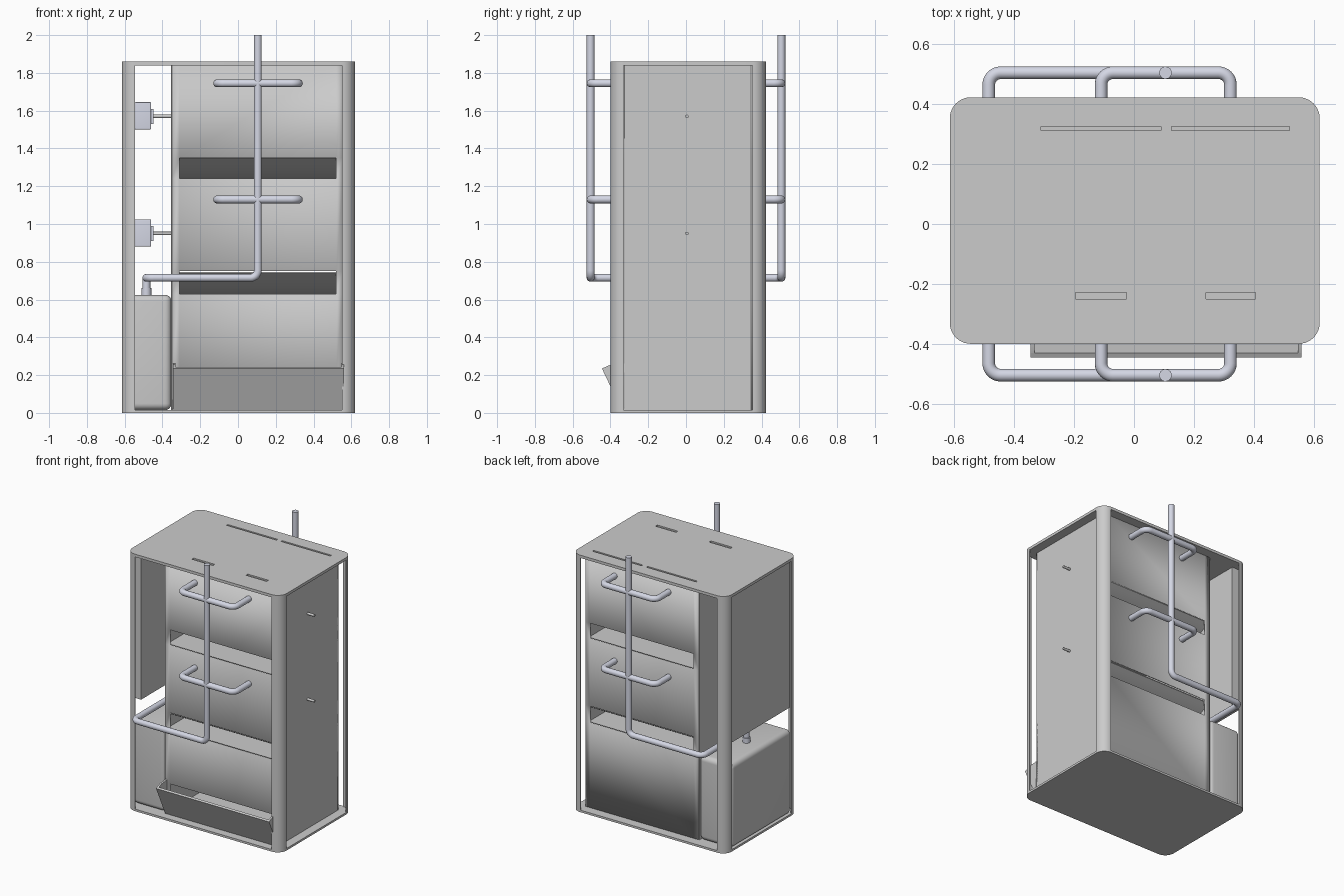
import bpy, bmesh, math
from mathutils import Vector

if "Cube" in bpy.data.objects:
    bpy.data.objects.remove(bpy.data.objects["Cube"])

METAL = bpy.data.materials.new("pale_metal")
METAL.diffuse_color = (0.66, 0.68, 0.78, 1)
METAL.use_nodes = True
METAL.node_tree.nodes["Principled BSDF"].inputs["Base Color"].default_value = METAL.diffuse_color


def finish(name, bm, mat=None):
    bmesh.ops.recalc_face_normals(bm, faces=bm.faces)
    me = bpy.data.meshes.new(name)
    bm.to_mesh(me)
    bm.free()
    me.polygons.foreach_set("use_smooth", [True] * len(me.polygons))
    me.set_sharp_from_angle(angle=math.radians(30))
    if mat:
        me.materials.append(mat)
    ob = bpy.data.objects.new(name, me)
    bpy.context.collection.objects.link(ob)
    return ob


def add_box(bm, x, y, z):
    vs = bmesh.ops.create_cube(bm, size=1)["verts"]
    for v in vs:
        v.co = Vector([r[0] if c < 0 else r[1] for r, c in zip((x, y, z), v.co)])


def box(name, x, y, z, mat=None, bevel=0):
    bm = bmesh.new()
    add_box(bm, x, y, z)
    if bevel:
        bmesh.ops.bevel(bm, geom=bm.edges[:], offset=bevel, segments=6,
                        profile=0.5, affect='EDGES')
    return finish(name, bm, mat)


def prism(name, pts, offset, mat=None):
    bm = bmesh.new()
    f = bm.faces.new([bm.verts.new(p) for p in pts])
    r = bmesh.ops.extrude_face_region(bm, geom=[f])
    vs = [g for g in r["geom"] if isinstance(g, bmesh.types.BMVert)]
    bmesh.ops.translate(bm, verts=vs, vec=offset)
    return finish(name, bm, mat)


def rod(name, x0, x1, y, z, r, mat=None):
    ring = [(x0, y + r * math.cos(i * math.tau / 24), z + r * math.sin(i * math.tau / 24))
            for i in range(24)]
    return prism(name, ring, (x1 - x0, 0, 0), mat)


def pipe(name, pts, r=0.021, bend=0.04):
    pts = [Vector(p) for p in pts]
    path = [pts[0]]
    for a, b, c in zip(pts, pts[1:], pts[2:]):
        p, q = b + (a - b).normalized() * bend, b + (c - b).normalized() * bend
        centre = p + q - b
        for i in range(9):
            t = i / 8 * math.pi / 2
            path.append(centre + (p - centre) * math.cos(t) + (q - centre) * math.sin(t))
    path.append(pts[-1])
    cu = bpy.data.curves.new(name, 'CURVE')
    cu.dimensions = '3D'
    cu.bevel_depth, cu.bevel_resolution, cu.use_fill_caps = r, 5, True
    sp = cu.splines.new('POLY')
    sp.points.add(len(path) - 1)
    for s, p in zip(sp.points, path):
        s.co = (*p, 1)
    cu.materials.append(METAL)
    ob = bpy.data.objects.new(name, cu)
    bpy.context.collection.objects.link(ob)


def slotted_panel(name, y, slots):
    xs = [-0.35, -0.31, 0.52, 0.555]
    zs = [0.015] + [z for s in slots for z in s] + [1.845]
    bm = bmesh.new()
    for i in range(3):
        for j in range(len(zs) - 1):
            if i == 1 and j % 2:
                continue
            bm.faces.new([bm.verts.new((xs[i + a], y, zs[j + b]))
                          for a, b in ((0, 0), (1, 0), (1, 1), (0, 1))])
    bmesh.ops.remove_doubles(bm, verts=bm.verts, dist=1e-4)
    ob = finish(name, bm)
    m = ob.modifiers.new("thickness", 'SOLIDIFY')
    m.thickness, m.offset = 0.01, 0


# Cabinet outline: base plate, lid and quarter-round corner posts
X0, X1, Y0, Y1, R = -0.615, 0.62, -0.40, 0.423, 0.07
CORNERS = [(X1 - R, Y1 - R, 0), (X0 + R, Y1 - R, 90), (X0 + R, Y0 + R, 180), (X1 - R, Y0 + R, 270)]


def arc(cx, cy, start, r, z):
    return [(cx + r * math.cos(math.radians(start + a)),
             cy + r * math.sin(math.radians(start + a)), z) for a in range(0, 91, 9)]


def outline(z):
    return [p for c in CORNERS for p in arc(*c, R, z)]


prism("base_plate", outline(0), (0, 0, 0.015))
lid = prism("lid", outline(1.84), (0, 0, 0.02))
for n, c in enumerate(CORNERS):
    prism(f"corner_post_{n}", arc(*c, R, 0.01) + arc(*c, R - 0.008, 0.01)[::-1], (0, 0, 1.835))

# Recessed lid slots
bm = bmesh.new()
for x, y in (((-0.31, 0.09), (0.312, 0.326)), ((0.125, 0.52), (0.312, 0.326)),
             ((-0.195, -0.025), (-0.25, -0.229)), ((0.24, 0.405), (-0.25, -0.229))):
    add_box(bm, x, y, (1.85, 1.9))
cutter = finish("lid_slot_cutter", bm)
cutter.hide_render = True
cutter.hide_set(True)
m = lid.modifiers.new("slots", 'BOOLEAN')
m.object, m.solver = cutter, 'EXACT'

# Walls
SLOTS = [(0.63, 0.75), (1.24, 1.35)]
slotted_panel("front_panel", -0.33, [(0.03, 0.235)] + SLOTS)
slotted_panel("back_panel", 0.35, SLOTS)
box("right_wall", (0.545, 0.555), (-0.33, 0.353), (0.015, 1.845))
box("divider_wall", (-0.355, -0.345), (-0.33, 0.353), (0.015, 1.845))
box("left_door", (-0.603, -0.545), (-0.33, 0.353), (0.78, 1.845))
box("chamber_partition", (0.102, 0.112), (-0.325, 0.345), (1.35, 1.84))

# Curved chamber floors with a shelf below each
for tag, z in (("lower", 0.635), ("upper", 1.245)):
    prof = [(-0.345, 0.01 + 0.335 * t / 10, z + 0.11 * (t / 10) ** 2) for t in range(-10, 11)]
    under = [(x, y, zz - 0.006) for x, y, zz in reversed(prof)]
    prism(f"{tag}_trough", prof + under, (0.89, 0, 0))
    box(f"{tag}_shelf", (-0.345, 0.545), (-0.325, 0.345), (z - 0.02, z - 0.012))

# Tilted compost tray at the front
XL, XR = -0.345, 0.56
prism("tray_front", [(XL, -0.335, 0.004), (XL, -0.445, 0.235), (XL, -0.431, 0.242),
                     (XL, -0.321, 0.011)], (XR - XL, 0, 0))
for n, x in enumerate((XL, XR - 0.013)):
    prism(f"tray_side_{n}", [(x, -0.335, 0.005), (x, -0.444, 0.235), (x, -0.40, 0.255),
                             (x, -0.325, 0.262)], (0.013, 0, 0))

# Water tank with neck
box("water_tank", (-0.613, -0.352), (-0.335, 0.355), (0.015, 0.625), bevel=0.035)
pipe("tank_neck", [(-0.485, 0, 0.60), (-0.485, 0, 0.66)], r=0.026)
pipe("tank_riser", [(-0.485, 0, 0.64), (-0.485, 0, 0.715)])

# Mixer motors and shafts
for tag, z in (("lower", 0.95), ("upper", 1.57)):
    box(f"{tag}_motor", (-0.546, -0.46), (-0.06, 0.07), (z - 0.07, z + 0.075), METAL, 0.006)
    box(f"{tag}_motor_hub", (-0.462, -0.447), (-0.035, 0.045), (z - 0.04, z + 0.04), METAL)
    rod(f"{tag}_shaft", -0.45, 0.61, 0.005, z, 0.009)

# Pipework, mirrored front and back
for tag, s in (("front", -1), ("back", 1)):
    y = s * 0.505
    pipe(f"{tag}_main_pipe", [(-0.485, 0, 0.715), (-0.485, y, 0.715),
                              (0.105, y, 0.715), (0.105, y, 2.0)])
    wall = -0.325 if s < 0 else 0.345
    for n, z in enumerate((1.13, 1.745)):
        pipe(f"{tag}_branch_pipe_{n}", [(-0.11, wall, z), (-0.11, y, z),
                                        (0.322, y, z), (0.322, wall, z)])
